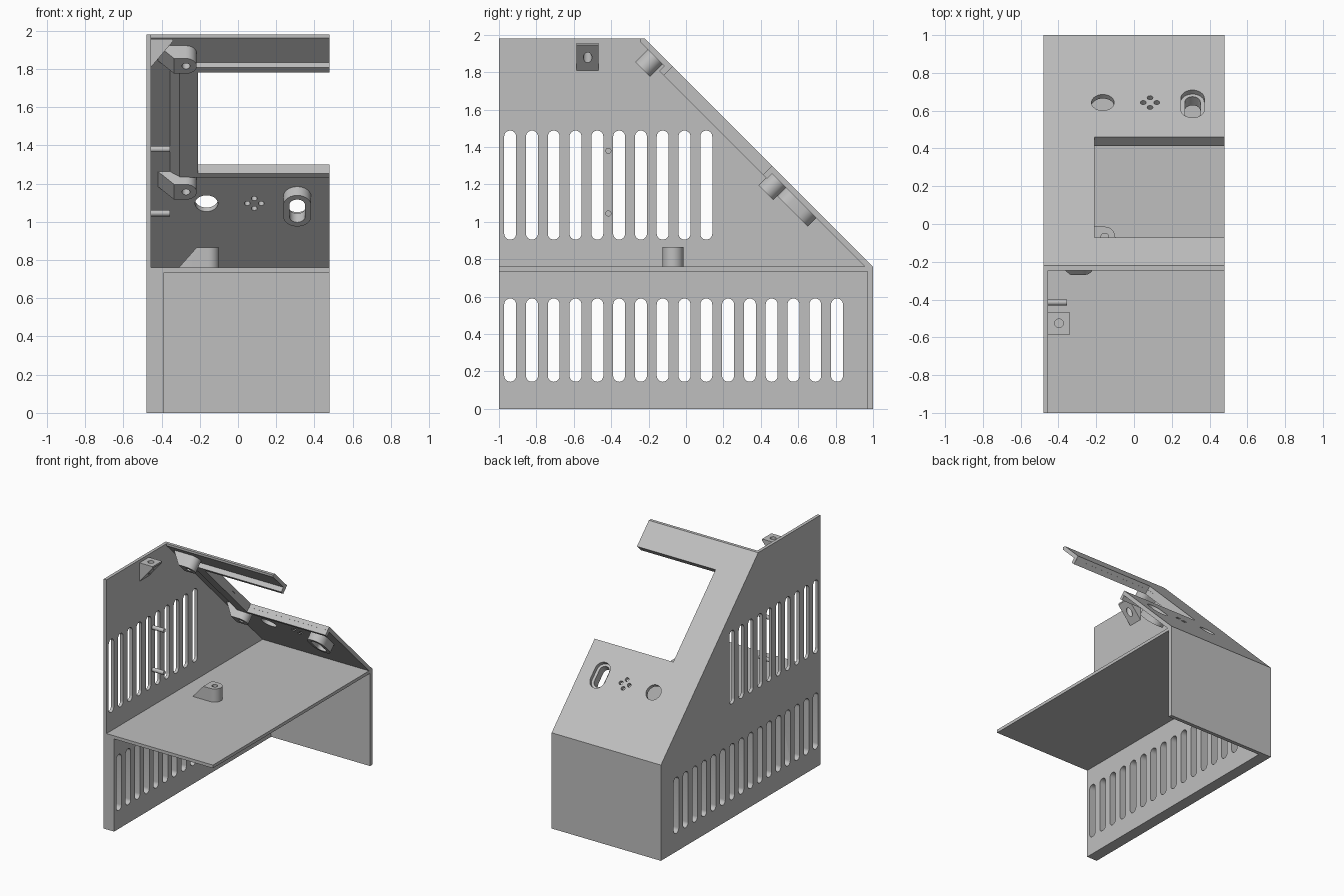
import bpy, bmesh
from math import sin, cos, pi, sqrt
from mathutils import Matrix

cube = bpy.data.objects.get("Cube")
if cube:
    bpy.data.objects.remove(cube, do_unlink=True)

grey = bpy.data.materials.new("light grey plastic")
grey.use_nodes = True
grey.diffuse_color = (0.52, 0.52, 0.52, 1)
grey.node_tree.nodes["Principled BSDF"].inputs["Base Color"].default_value = grey.diffuse_color

R = sqrt(0.5)
# Slope frame: x across, y down the slope, z out of the sloped panel
SLOPE = Matrix(((1, 0, 0, 0), (0, R, R, 0.88), (0, -R, R, 0.88), (0, 0, 0, 1)))
# Side frame: local (x, y, z) becomes world (y, z, x)
SIDE = Matrix(((0, 0, 1, 0), (1, 0, 0, 0), (0, 1, 0, 0), (0, 0, 0, 1)))
FLIP = Matrix.Rotation(pi, 4, "X")
parts = []


def at(x, y, z):
    return Matrix.Translation((x, y, z))


def loft(name, low, high, z0, z1, frame=Matrix(), part=True):
    """Solid between two outlines with equal point counts."""
    bm = bmesh.new()
    a = [bm.verts.new((x, y, z0)) for x, y in low]
    b = [bm.verts.new((x, y, z1)) for x, y in high]
    bm.faces.new(a)
    bm.faces.new(b)
    for i in range(len(a)):
        j = (i + 1) % len(a)
        bm.faces.new((a[i], a[j], b[j], b[i]))
    bm.transform(frame)
    bmesh.ops.recalc_face_normals(bm, faces=bm.faces)
    mesh = bpy.data.meshes.new(name)
    bm.to_mesh(mesh)
    bm.free()
    mesh.materials.append(grey)
    obj = bpy.data.objects.new(name, mesh)
    bpy.context.collection.objects.link(obj)
    if part:
        parts.append(obj)
    else:
        obj.hide_render = True
    return obj


def prism(name, outline, z0, z1, frame=Matrix(), part=True):
    return loft(name, outline, outline, z0, z1, frame, part)


def rect(x0, x1, y0, y1):
    return [(x0, y0), (x1, y0), (x1, y1), (x0, y1)]


def stadium(cx, cy, r, half=0.0, n=12):
    """Rounded slot outline, long in y; a circle when half is zero."""
    pts = []
    for side in (1, -1):
        for i in range(n + (half > 0)):
            t = pi * i / n
            pts.append((cx + side * r * cos(t), cy + side * (half + r * sin(t))))
    return pts


def cut(obj, cutters):
    """Subtract cutters, bake the result, and remove them."""
    for c in cutters:
        m = obj.modifiers.new("cut", "BOOLEAN")
        m.operation, m.solver, m.object = "DIFFERENCE", "EXACT", c
    dg = bpy.context.evaluated_depsgraph_get()
    mesh = bpy.data.meshes.new_from_object(obj.evaluated_get(dg))
    obj.modifiers.clear()
    obj.data = mesh
    for c in cutters:
        bpy.data.objects.remove(c, do_unlink=True)


def vents(wall, count, z0, z1):
    r = 0.032
    cut(wall, [prism("vent_cutter", stadium(-0.94 + 0.1165 * i, (z0 + z1) / 2, r, (z1 - z0) / 2 - r),
                     -0.6, -0.3, SIDE, False) for i in range(count)])


def boss(name, frame):
    """Screw boss with one rounded end, a ramp behind it and a blind hole."""
    r, n = 0.056, 12
    arc = [(r * sin(pi * i / n), -r * cos(pi * i / n)) for i in range(n + 1)]
    low = [(-0.155, -r)] + arc + [(-0.155, r)]
    high = [(-0.062, -r)] + arc + [(-0.062, r)]
    obj = loft(name, low, high, 0, 0.105, frame)
    cut(obj, [prism("hole_cutter", stadium(0, 0, 0.021), 0.03, 0.2, frame, False)])


# Walls and shelf
lower = prism("lower_side_wall", rect(-1, 1, 0, 0.735), -0.48, -0.388, SIDE)
vents(lower, 16, 0.145, 0.59)
upper = prism("upper_side_wall", [(-1, 0.76), (1, 0.76), (-0.22, 1.98), (-1, 1.98)], -0.48, -0.455, SIDE)
vents(upper, 10, 0.905, 1.488)
prism("shelf", rect(-0.48, 0.48, -1, 1), 0.735, 0.76)
prism("back_wall", rect(-0.388, 0.48, 0.97, 1), 0, 0.735)

# Sloped panel with screen window, button hole, speaker holes and switch slot
panel = prism("sloped_panel", [(-0.22, 1.98), (-0.245, 1.98), (-0.245, 1.963), (0.958, 0.76), (1, 0.76)],
              -0.455, 0.48, SIDE)
TOP, BOTTOM, LEFT = -1.344, -0.594, -0.21
HOLE_S = -0.335
holes = [rect(LEFT, 0.6, TOP, BOTTOM), stadium(-0.165, HOLE_S, 0.06, n=20),
         stadium(0.31, -0.345, 0.0625, 0.041)]
holes += [stadium(0.085 + dx, HOLE_S + dy, 0.015, n=8)
          for dx, dy in ((0.036, 0), (-0.036, 0), (0, 0.036), (0, -0.036))]
cut(panel, [prism("panel_cutter", h, -0.1, 0.1, SLOPE, False) for h in holes])

# Raised rim behind the window
DEEP, SKIN = -0.068, -0.03
prism("window_top_lip", rect(LEFT, 0.48, TOP - 0.035, TOP), DEEP, SKIN, SLOPE)
prism("window_bottom_lip", rect(LEFT, 0.48, BOTTOM, BOTTOM + 0.03), DEEP, SKIN, SLOPE)
loft("window_side_rim", rect(-0.305, LEFT, TOP - 0.035, BOTTOM + 0.03),
     rect(-0.355, LEFT, TOP - 0.035, BOTTOM + 0.03), DEEP, SKIN, SLOPE)

# Switch housing: wide recess outside, narrower slot through
housing = prism("switch_housing", stadium(0.31, -0.345, 0.073, 0.042), -0.095, -0.022, SLOPE)
cut(housing, [prism("recess_cutter", stadium(0.31, -0.345, 0.0625, 0.041), -0.03, 0.1, SLOPE, False),
              prism("slot_cutter", stadium(0.31, -0.345, 0.041, 0.043), -0.2, 0.1, SLOPE, False)])

# Screw bosses
boss("shelf_boss", at(-0.155, -0.07, 0.76))
boss("upper_panel_boss", SLOPE @ at(-0.272, -1.447, -0.02) @ FLIP)
boss("lower_panel_boss", SLOPE @ at(-0.272, -0.515, -0.02) @ FLIP)

# Triangular bracket near the top of the side wall
XZ = Matrix(((1, 0, 0, 0), (0, 0, 1, 0), (0, 1, 0, 0), (0, 0, 0, 1)))
bracket = prism("wall_bracket", [(-0.455, 1.81), (-0.455, 1.957), (-0.34, 1.957), (-0.34, 1.945)],
                -0.585, -0.468, XZ)
cut(bracket, [prism("hole_cutter", stadium(-0.397, -0.526, 0.023), 1.7, 2.1, Matrix(), False)])

# Mounting pins on the side wall
for name, z in (("upper_pin", 1.38), ("lower_pin", 1.045)):
    prism(name, stadium(-0.415, z, 0.016), -0.455, -0.355, SIDE)

bpy.ops.object.select_all(action="DESELECT")
for p in parts:
    p.select_set(True)
bpy.context.view_layer.objects.active = parts[0]
bpy.ops.object.shade_smooth_by_angle()
